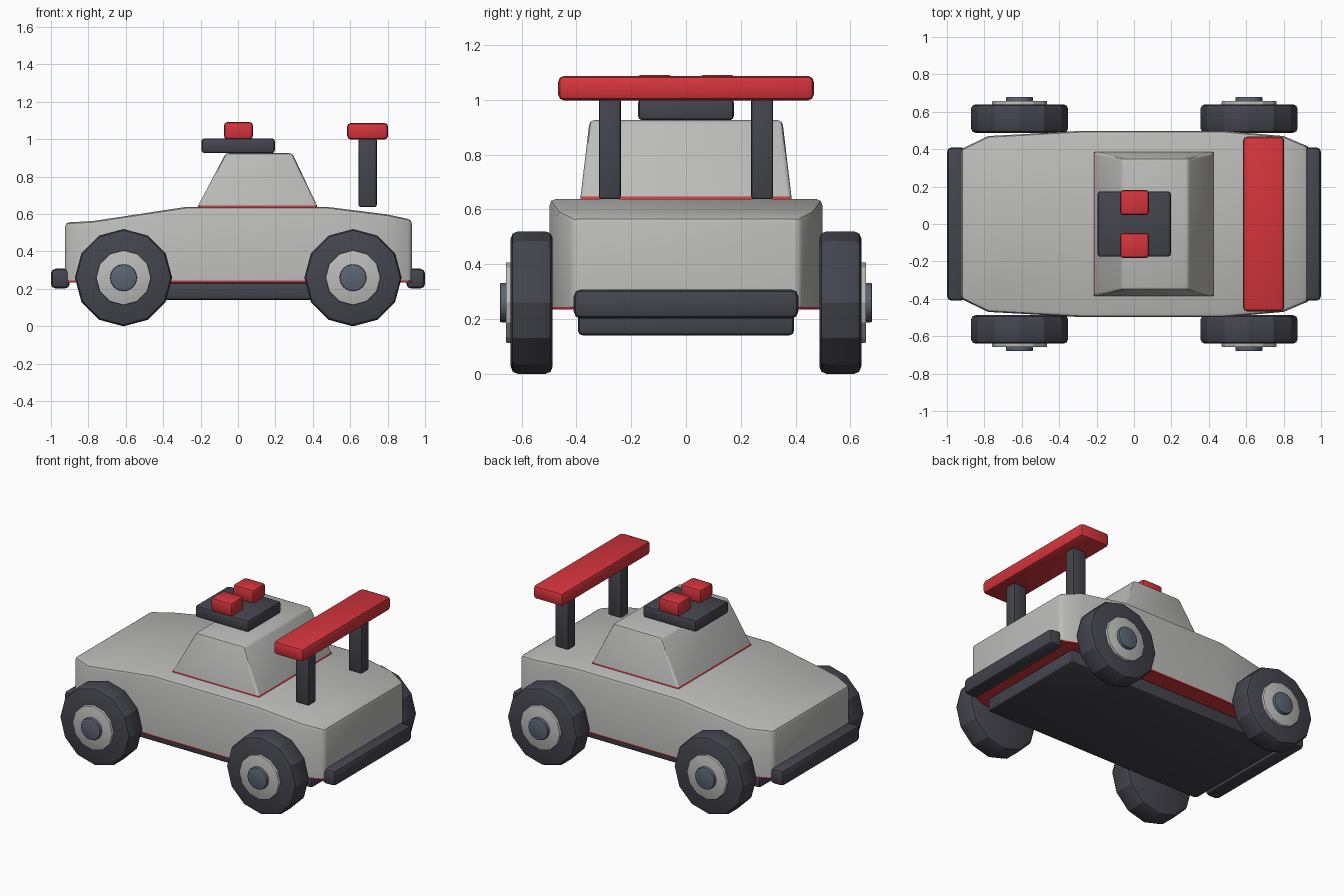
import bpy, bmesh, math
from mathutils import Matrix

if "Cube" in bpy.data.objects:
    bpy.data.objects.remove(bpy.data.objects["Cube"])


def make_mat(name, rgb):
    m = bpy.data.materials.new(name)
    m.diffuse_color = (*rgb, 1)
    m.use_nodes = True
    m.node_tree.nodes["Principled BSDF"].inputs["Base Color"].default_value = m.diffuse_color
    return m


GREY = make_mat("light grey", (0.50, 0.50, 0.49))
RED = make_mat("red", (0.66, 0.035, 0.045))
DARK = make_mat("dark grey", (0.058, 0.058, 0.075))
STEEL = make_mat("blue grey", (0.105, 0.13, 0.17))


def finish(name, bm, mats, smooth=35):
    bmesh.ops.recalc_face_normals(bm, faces=bm.faces)
    me = bpy.data.meshes.new(name)
    bm.to_mesh(me)
    bm.free()
    for m in mats:
        me.materials.append(m)
    ob = bpy.data.objects.new(name, me)
    bpy.context.collection.objects.link(ob)
    bpy.ops.object.select_all(action='DESELECT')
    ob.select_set(True)
    bpy.context.view_layer.objects.active = ob
    if smooth:
        bpy.ops.object.shade_smooth_by_angle(angle=math.radians(smooth))
    return ob


def bevel_sharp(bm, width, min_angle=35, above=-1, segments=2):
    """Bevel the sharp edges that lie above a given height."""
    edges = [e for e in bm.edges if len(e.link_faces) == 2
             and e.calc_face_angle(0) > math.radians(min_angle)
             and min(v.co.z for v in e.verts) > above]
    bmesh.ops.bevel(bm, geom=edges, offset=width, segments=segments,
                    profile=0.5, affect='EDGES', clamp_overlap=True)


def box(name, x, y, z, mat, width=0.02):
    """Rounded box from (min, max) ranges."""
    bm = bmesh.new()
    bmesh.ops.create_cube(bm, size=1)
    for v in bm.verts:
        for i, (a, b) in enumerate((x, y, z)):
            v.co[i] = a if v.co[i] < 0 else b
    bmesh.ops.recalc_face_normals(bm, faces=bm.faces)
    bevel_sharp(bm, width)
    return finish(name, bm, [mat])


def disc(name, x, z, radius, y, sides, mat, width):
    """Bevelled cylinder lying along y."""
    bm = bmesh.new()
    bmesh.ops.create_cone(bm, cap_ends=True, segments=sides, radius1=radius,
                          radius2=radius, depth=abs(y[1] - y[0]))
    rims = [e for e in bm.edges if any(len(f.verts) > 4 for f in e.link_faces)]
    bmesh.ops.bevel(bm, geom=rims, offset=width, segments=2, profile=0.5,
                    affect='EDGES')
    bm.transform(Matrix.Translation((x, (y[0] + y[1]) / 2, z))
                 @ Matrix.Rotation(math.pi / 2, 4, 'X'))
    return finish(name, bm, [mat], 25)


# Body: cross-sections lofted along the length (x, half width, top height)
stations = [(-0.925, 0.40, 0.555), (-0.78, 0.47, 0.562), (-0.28, 0.498, 0.638),
            (0.48, 0.498, 0.638), (0.80, 0.47, 0.598), (0.93, 0.415, 0.57)]
SILL, FLOOR = 0.244, 0.235
bm = bmesh.new()
rings = [[bm.verts.new((x, y, z)) for y, z in
          ((-w, FLOOR), (-w, SILL), (-w, t), (w, t), (w, SILL), (w, FLOOR))]
         for x, w, t in stations]
for a, b in zip(rings, rings[1:]):
    for i in range(6):
        j = (i + 1) % 6
        bm.faces.new((a[i], a[j], b[j], b[i]))
for r in (rings[0], rings[-1]):
    bm.faces.new((r[0], r[1], r[4], r[5]))
    bm.faces.new((r[1], r[2], r[3], r[4]))
bmesh.ops.recalc_face_normals(bm, faces=bm.faces)
bevel_sharp(bm, 0.022, above=SILL - 0.002)
for f in bm.faces:  # red sill and floor
    f.material_index = int(f.calc_center_median().z < SILL)
finish("body", bm, [GREY, RED])

# Cabin: tapered block with a thin red base strip (z, x min, x max, half width)
levels = [(0.636, -0.215, 0.425, 0.386), (0.647, -0.212, 0.422, 0.385),
          (0.926, -0.065, 0.29, 0.352)]
bm = bmesh.new()
rings = [[bm.verts.new(p) for p in
          ((x0, -w, z), (x1, -w, z), (x1, w, z), (x0, w, z))]
         for z, x0, x1, w in levels]
for a, b in zip(rings, rings[1:]):
    for i in range(4):
        j = (i + 1) % 4
        bm.faces.new((a[i], a[j], b[j], b[i]))
bm.faces.new(rings[0])
bm.faces.new(rings[-1])
bmesh.ops.recalc_face_normals(bm, faces=bm.faces)
bevel_sharp(bm, 0.016, above=0.64)
for f in bm.faces:
    f.material_index = int(f.calc_center_median().z < 0.647)
finish("cabin", bm, [GREY, RED])

# Chassis and bumpers
box("chassis", (-0.82, 0.82), (-0.395, 0.395), (0.14, 0.234), DARK, 0.018)
box("front_bumper", (-1.0, -0.90), (-0.41, 0.41), (0.202, 0.308), DARK, 0.025)
box("rear_bumper", (0.90, 1.0), (-0.41, 0.41), (0.202, 0.308), DARK, 0.025)

# Roof light bar
box("light_base", (-0.195, 0.197), (-0.175, 0.175), (0.926, 1.005), DARK, 0.015)

# Parts repeated on both sides
for s, side in ((-1, "left"), (1, "right")):
    def span(a, b):
        return tuple(sorted((s * a, s * b)))
    box("roof_light_" + side, (-0.075, 0.08), span(0.047, 0.182), (1.0, 1.092), RED, 0.018)
    box("spoiler_post_" + side, (0.645, 0.742), span(0.238, 0.318), (0.638, 1.005), DARK, 0.01)
    for x, end in ((-0.612, "front"), (0.615, "rear")):
        tag = end + "_" + side
        disc("tyre_" + tag, x, 0.26, 0.26, span(0.487, 0.64), 12, DARK, 0.025)
        disc("hub_" + tag, x, 0.26, 0.147, span(0.62, 0.658), 12, GREY, 0.005)
        disc("hub_cap_" + tag, x, 0.26, 0.072, span(0.64, 0.68), 16, STEEL, 0.006)

# Spoiler
box("spoiler_wing", (0.583, 0.803), (-0.467, 0.467), (0.998, 1.088), RED, 0.022)
